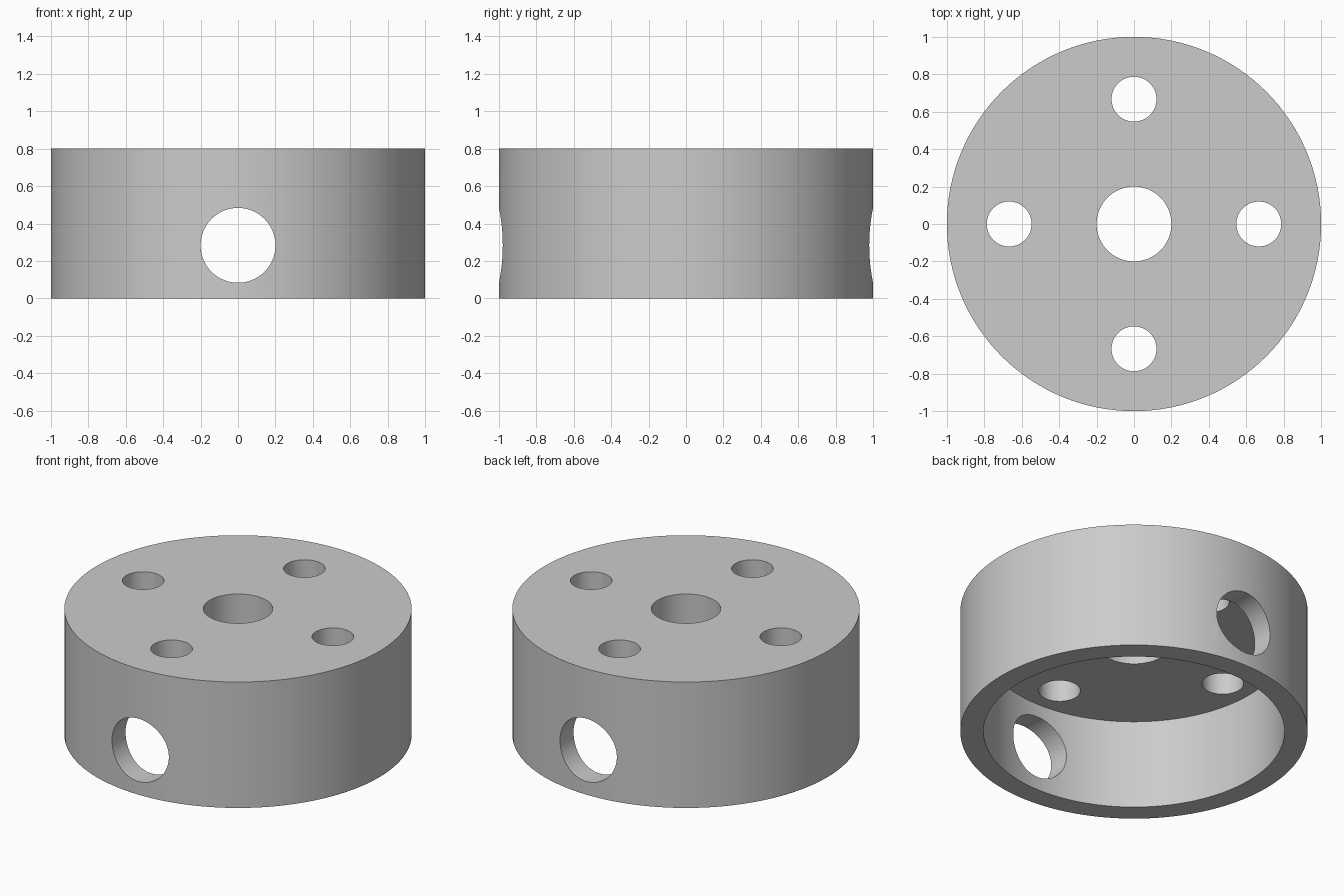
import bpy
import math

cube = bpy.data.objects.get("Cube")
if cube:
    bpy.data.objects.remove(cube, do_unlink=True)

HEIGHT = 0.8
CAVITY_DEPTH = 0.567
CAVITY_RADIUS = 0.867
BOLT_CIRCLE = 0.667


def cylinder(name, radius, depth, location, rotation=(0, 0, 0), sides=64):
    bpy.ops.mesh.primitive_cylinder_add(
        vertices=sides, radius=radius, depth=depth,
        location=location, rotation=rotation)
    obj = bpy.context.object
    obj.name = name
    return obj


# Solid hub drum
hub = cylinder("flanged_hub", 1, HEIGHT, (0, 0, HEIGHT / 2), sides=128)

# Cutters: open cavity underneath, cross bore, centre bore and bolt holes
cutters = [
    cylinder("cavity_cutter", CAVITY_RADIUS, CAVITY_DEPTH * 2, (0, 0, 0), sides=128),
    cylinder("cross_bore_cutter", 0.2, 3, (0, 0, CAVITY_DEPTH / 2),
             (math.pi / 2, 0, 0)),
    cylinder("centre_bore_cutter", 0.2, 1, (0, 0, HEIGHT)),
]
for i in range(4):
    angle = i * math.pi / 2
    cutters.append(cylinder(
        "bolt_hole_cutter", 0.12, 1,
        (BOLT_CIRCLE * math.cos(angle), BOLT_CIRCLE * math.sin(angle), HEIGHT)))

# Cut every opening, then discard the cutters
bpy.ops.object.select_all(action="DESELECT")
bpy.context.view_layer.objects.active = hub
hub.select_set(True)
for cutter in cutters:
    cutter.hide_render = True
    cut = hub.modifiers.new(cutter.name, "BOOLEAN")
    cut.operation = "DIFFERENCE"
    cut.solver = "EXACT"
    cut.object = cutter
    bpy.ops.object.modifier_apply(modifier=cut.name)
    bpy.data.objects.remove(cutter, do_unlink=True)

bpy.ops.object.shade_smooth_by_angle(angle=math.radians(30))

# Plain grey finish
grey = bpy.data.materials.new("light_grey")
grey.use_nodes = True
colour = (0.6, 0.6, 0.6, 1)
grey.diffuse_color = colour
grey.node_tree.nodes["Principled BSDF"].inputs["Base Color"].default_value = colour
hub.data.materials.clear()
hub.data.materials.append(grey)
